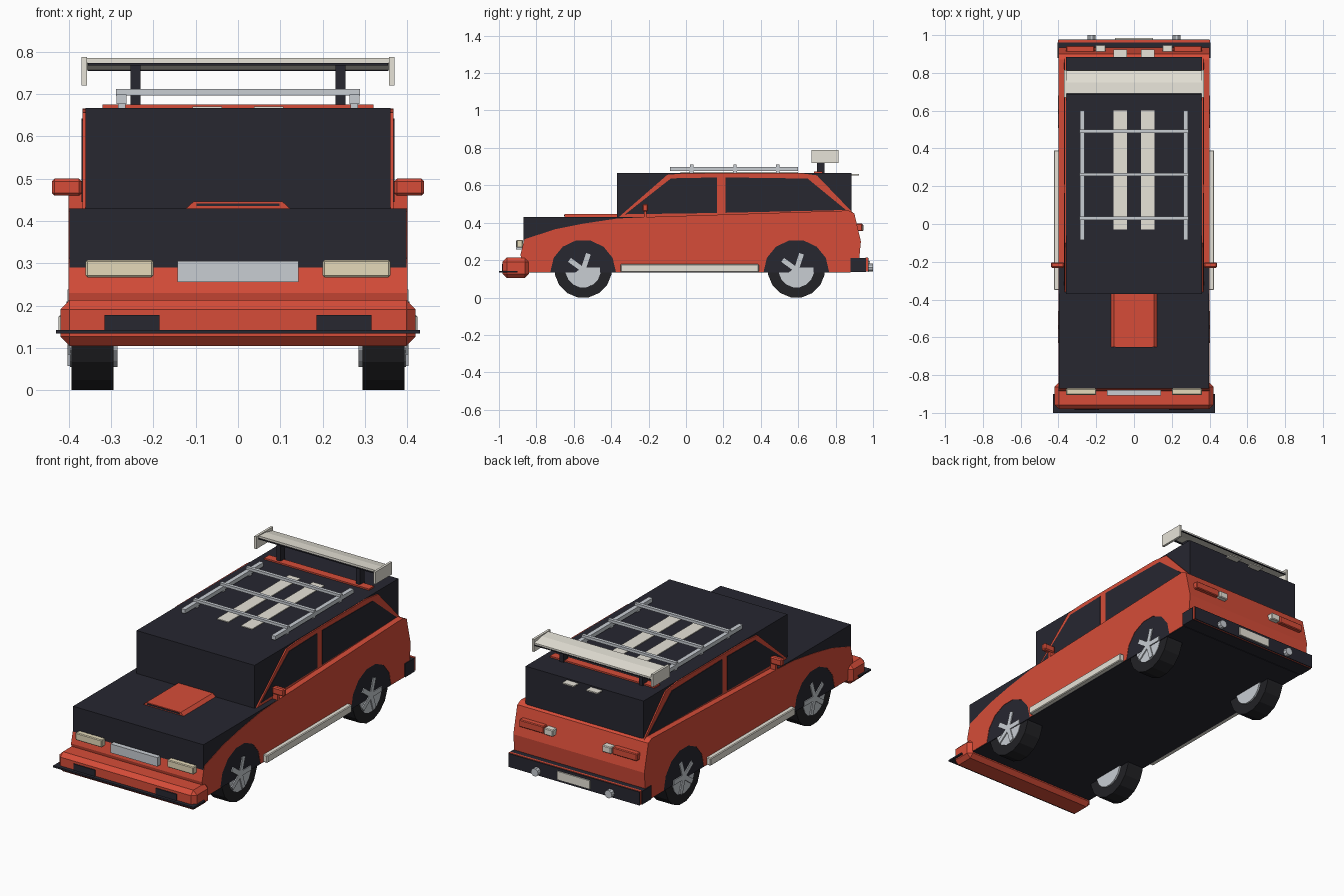
import bpy, bmesh
from math import sin, cos, pi, radians
from mathutils import Matrix, Vector

cube = bpy.data.objects.get("Cube")
if cube:
    bpy.data.objects.remove(cube, do_unlink=True)


def material(name, r, g, b):
    m = bpy.data.materials.new(name)
    m.use_nodes = True
    m.diffuse_color = (r, g, b, 1)
    m.node_tree.nodes["Principled BSDF"].inputs["Base Color"].default_value = (r, g, b, 1)
    return m


RED = material("red_paint", 0.67, 0.073, 0.04)
DARK = material("dark_trim", 0.02, 0.02, 0.03)
TYRE = material("tyre_rubber", 0.016, 0.016, 0.019)
CREAM = material("cream_paint", 0.85, 0.82, 0.73)
METAL = material("light_metal", 0.58, 0.61, 0.65)
LAMP = material("lamp_glass", 0.78, 0.7, 0.49)


def finish(name, bm, mat):
    bmesh.ops.recalc_face_normals(bm, faces=bm.faces)
    mesh = bpy.data.meshes.new(name)
    bm.to_mesh(mesh)
    bm.free()
    mesh.materials.append(mat)
    ob = bpy.data.objects.new(name, mesh)
    bpy.context.collection.objects.link(ob)
    return ob


def box(name, x, y, z, mat, bevel=0):
    """Box from (low, high) ranges."""
    bm = bmesh.new()
    size = [r[1] - r[0] for r in (x, y, z)]
    mid = [(r[1] + r[0]) / 2 for r in (x, y, z)]
    bmesh.ops.create_cube(bm, size=1, matrix=Matrix.Translation(mid) @ Matrix.Diagonal((*size, 1)))
    ob = finish(name, bm, mat)
    if bevel:
        mod = ob.modifiers.new("chamfer", 'BEVEL')
        mod.width = bevel
        mod.segments = 1


def pair(name, x, y, z, mat, bevel=0):
    """Mirrored boxes, x given for the left side."""
    box("left_" + name, x, y, z, mat, bevel)
    box("right_" + name, (-x[1], -x[0]), y, z, mat, bevel)


def extrude(name, pts, lo, hi, mat, along="x"):
    """Side profile (y, z) pushed along x, or front profile (x, z) along y."""
    bm = bmesh.new()
    place = (lambda p, d: (d, *p)) if along == "x" else (lambda p, d: (p[0], d, p[1]))
    a = [bm.verts.new(place(p, lo)) for p in pts]
    b = [bm.verts.new(place(p, hi)) for p in pts]
    bm.faces.new(a)
    bm.faces.new(b)
    for i in range(len(pts)):
        j = (i + 1) % len(pts)
        bm.faces.new((a[i], a[j], b[j], b[i]))
    finish(name, bm, mat)


def cylinder(name, centre, radius, depth, axis, sides, mat):
    bm = bmesh.new()
    turn = Vector((0, 0, 1)).rotation_difference(Vector(axis)).to_matrix().to_4x4()
    spin = Matrix.Rotation(pi / sides, 4, 'Z')
    bmesh.ops.create_cone(bm, cap_ends=True, segments=sides, radius1=radius, radius2=radius,
                          depth=depth, matrix=Matrix.Translation(centre) @ turn @ spin)
    finish(name, bm, mat)


AXLES = {"front": -0.55, "rear": 0.59}
SILL = 0.137


def arch(y):
    """Wheel arch points, back to front along the sill."""
    return [(y + 0.175 * cos(pi * i / 7), SILL + 0.172 * sin(pi * i / 7)) for i in range(8)]


# Red body shell with wheel arches
shell = [(-0.865, SILL), (-0.885, 0.23), (-0.87, 0.29), (-0.862, 0.312), (-0.7, 0.365), (-0.55, 0.395),
         (-0.37, 0.422), (-0.22, 0.43), (0.87, 0.465), (0.9, 0.45), (0.935, 0.3), (0.92, SILL)]
extrude("body_shell", shell + arch(AXLES["rear"]) + arch(AXLES["front"]), -0.4, 0.4, RED)

# Dark lower block with bonnet, and cabin block
box("bonnet_block", (-0.398, 0.398), (-0.87, 0.88), (0.134, 0.43), DARK)
box("cabin_block", (-0.36, 0.36), (-0.37, 0.885), (0.42, 0.667), DARK)

# Cabin side frames with windows
frame = [(-0.365, 0.425), (-0.1, 0.656), (0, 0.664), (0.6, 0.666), (0.7, 0.653), (0.89, 0.455)]
front_window = [(-0.325, 0.445), (-0.08, 0.637), (0.165, 0.642), (0.165, 0.452)]
rear_window = [(0.21, 0.453), (0.21, 0.642), (0.65, 0.636), (0.855, 0.468)]
for side, s in (("left", 1), ("right", -1)):
    extrude(side + "_window_frame", frame, s * 0.35, s * 0.367, RED)
    extrude(side + "_front_window", front_window, s * 0.362, s * 0.37, DARK)
    extrude(side + "_rear_window", rear_window, s * 0.362, s * 0.37, DARK)

# Wheels with five raised spokes
for end, y in AXLES.items():
    for side, s in (("left", 1), ("right", -1)):
        name = f"{end}_{side}_"
        cylinder(name + "tyre", (s * 0.344, y, 0.152), 0.154, 0.1, (1, 0, 0), 16, TYRE)
        cylinder(name + "rim", (s * 0.341, y, 0.148), 0.095, 0.112, (1, 0, 0), 16, METAL)
        cylinder(name + "hub", (s * 0.395, y, 0.148), 0.022, 0.016, (1, 0, 0), 8, METAL)
        bm = bmesh.new()
        for k in range(5):
            turn = Matrix.Rotation(radians(72 * k), 4, 'X')
            bmesh.ops.create_cube(bm, size=1, matrix=Matrix.Translation((s * 0.394, y, 0.148)) @ turn
                                  @ Matrix.Translation((0, 0.053, 0)) @ Matrix.Diagonal((0.018, 0.075, 0.026, 1)))
        finish(name + "spokes", bm, METAL)

# Bonnet scoop
extrude("bonnet_scoop", [(-0.125, 0.428), (0.125, 0.428), (0.105, 0.446), (-0.105, 0.446)],
        -0.65, -0.368, RED, "y")
box("scoop_opening", (-0.098, 0.098), (-0.653, -0.648), (0.435, 0.442), DARK)

# Front lights, grille, bumper and splitter
pair("headlight", (0.2, 0.36), (-0.905, -0.872), (0.267, 0.308), LAMP, 0.004)
box("grille", (-0.143, 0.143), (-0.908, -0.88), (0.256, 0.305), METAL)
box("front_bumper", (-0.42, 0.42), (-0.98, -0.84), (0.105, 0.213), RED, 0.022)
box("splitter", (-0.43, 0.43), (-1, -0.9), (0.134, 0.143), DARK)
pair("fog_recess", (0.185, 0.315), (-0.985, -0.97), (0.143, 0.178), DARK)

# Running boards and door mirrors
pair("running_board", (0.39, 0.424), (-0.35, 0.39), (0.136, 0.178), CREAM, 0.004)
pair("mirror", (0.37, 0.44), (-0.232, -0.203), (0.46, 0.5), RED, 0.006)
pair("mirror_stalk", (0.368, 0.4), (-0.225, -0.21), (0.43, 0.465), RED)

# Rear bumper with red edge and dark facing, plate, exhausts and lights
box("rear_bumper", (-0.405, 0.405), (0.88, 0.962), (0.136, 0.21), DARK)
box("rear_bumper_edge", (-0.402, 0.402), (0.96, 0.973), (0.138, 0.213), RED)
box("rear_bumper_facing", (-0.4, 0.4), (0.972, 0.977), (0.136, 0.21), DARK)
box("rear_plate", (-0.1, 0.1), (0.975, 0.984), (0.148, 0.195), CREAM)
for side, s in (("left", 1), ("right", -1)):
    cylinder(side + "_exhaust", (s * 0.225, 0.96, 0.16), 0.022, 0.08, (0, 1, 0), 10, METAL)
pair("tail_light", (0.21, 0.36), (0.9, 0.943), (0.355, 0.395), RED, 0.004)
pair("reverse_light", (0.15, 0.205), (0.9, 0.948), (0.355, 0.392), CREAM, 0.004)

# Roof stripes and their rear tabs
pair("roof_stripe", (0.038, 0.108), (-0.03, 0.6), (0.665, 0.671), CREAM)
pair("stripe_tab", (0.038, 0.108), (0.88, 0.925), (0.652, 0.659), CREAM)

# Roof rack
pair("rack_rail", (0.263, 0.287), (-0.085, 0.6), (0.677, 0.699), METAL)
for i, y in enumerate((0.03, 0.262, 0.49)):
    box(f"rack_crossbar_{i + 1}", (-0.288, 0.288), (y - 0.009, y + 0.009), (0.697, 0.712), METAL)
    pair(f"rack_foot_{i + 1}", (0.266, 0.284), (y - 0.01, y + 0.01), (0.665, 0.68), METAL)

# Rear wing on the roof, its blade curving down towards the back
box("wing_base", (-0.32, 0.32), (0.685, 0.73), (0.66, 0.675), RED)
pair("wing_post", (0.23, 0.254), (0.7, 0.74), (0.665, 0.772), DARK)
extrude("wing", [(0.69, 0.773), (0.69, 0.785), (0.75, 0.782), (0.812, 0.768),
                 (0.812, 0.756), (0.75, 0.769)], -0.358, 0.358, CREAM)
box("wing_front_lip", (-0.355, 0.355), (0.686, 0.696), (0.768, 0.774), DARK)
box("wing_rear_lip", (-0.355, 0.355), (0.808, 0.815), (0.754, 0.759), DARK)
pair("wing_end_plate", (0.357, 0.37), (0.67, 0.815), (0.72, 0.788), CREAM)
